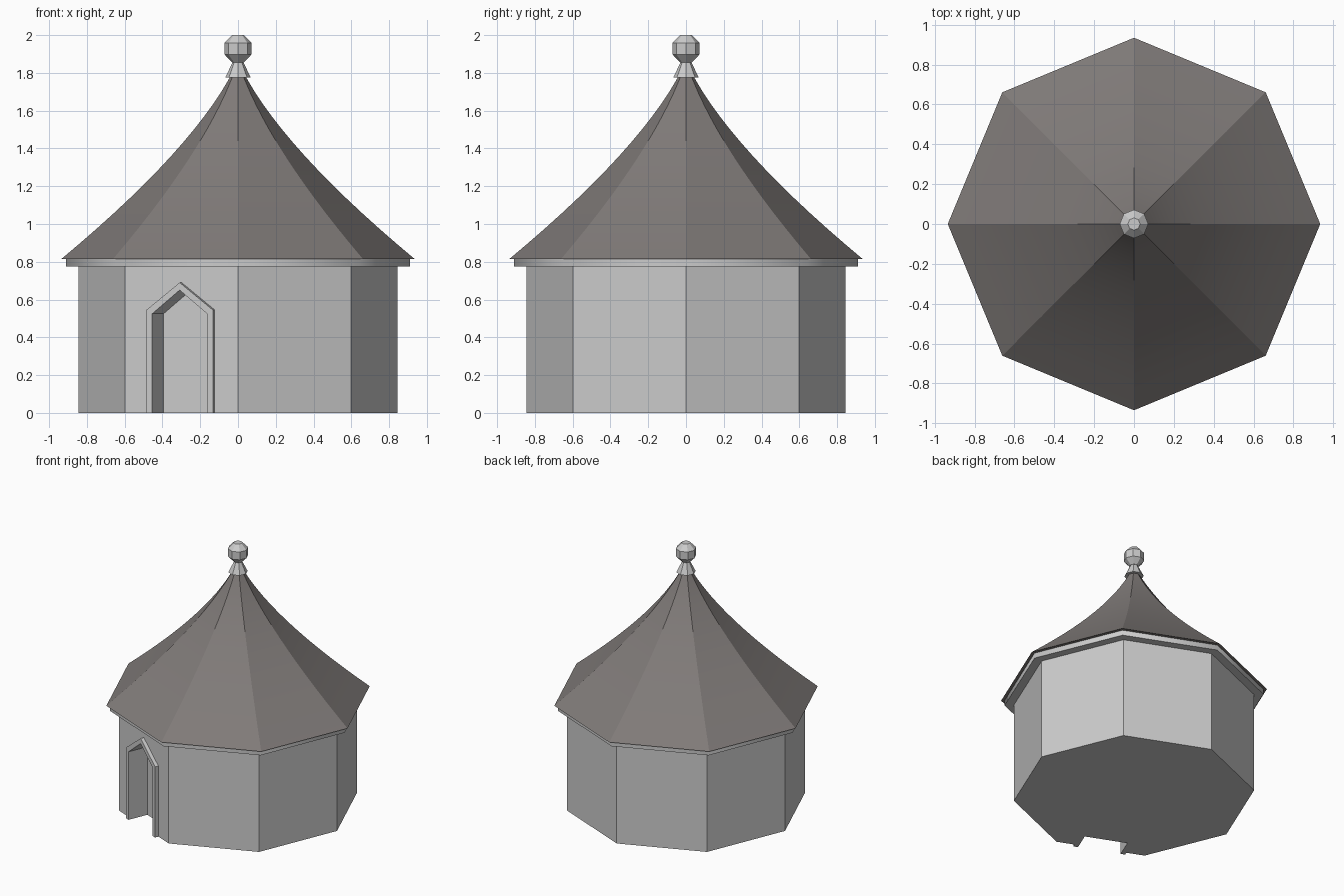
import bpy, bmesh
from math import cos, sin, pi, radians
from mathutils import Matrix

if "Cube" in bpy.data.objects:
    bpy.data.objects.remove(bpy.data.objects["Cube"])

SIDES = 8
WALL_R = 0.845
FACE = WALL_R * cos(pi / SIDES)      # distance from centre to a wall face
TURN = Matrix.Rotation(radians(-22.5), 4, 'Z')


def material(name, rgb):
    m = bpy.data.materials.new(name)
    m.use_nodes = True
    m.diffuse_color = (*rgb, 1)
    m.node_tree.nodes["Principled BSDF"].inputs["Base Color"].default_value = (*rgb, 1)
    return m


stone = material("pale grey stone", (0.6, 0.6, 0.6))
slate = material("warm grey slate", (0.215, 0.197, 0.19))


def finish(bm, name, mat, smooth=None):
    bmesh.ops.recalc_face_normals(bm, faces=bm.faces)
    mesh = bpy.data.meshes.new(name)
    bm.to_mesh(mesh)
    bm.free()
    mesh.materials.append(mat)
    ob = bpy.data.objects.new(name, mesh)
    bpy.context.collection.objects.link(ob)
    if smooth:
        bpy.ops.object.select_all(action='DESELECT')
        ob.select_set(True)
        bpy.context.view_layer.objects.active = ob
        bpy.ops.object.shade_smooth_by_angle(angle=radians(smooth))
    return ob


def lathe(name, profile, mat, smooth=None):
    """Eight-sided solid from (radius, height) pairs, capped at both ends."""
    bm = bmesh.new()
    rings = [[bm.verts.new((r * cos(2 * pi * i / SIDES), r * sin(2 * pi * i / SIDES), z))
              for i in range(SIDES)] for r, z in profile]
    for low, high in zip(rings, rings[1:]):
        for i in range(SIDES):
            j = (i + 1) % SIDES
            bm.faces.new((low[i], low[j], high[j], high[i]))
    bm.faces.new(rings[0])
    bm.faces.new(rings[-1])
    return finish(bm, name, mat, smooth)


def arch(half, shoulder, apex, bottom=0.0):
    """Outline of a pointed doorway."""
    return [(-half, bottom), (-half, shoulder), (0, apex), (half, shoulder), (half, bottom)]


def extrude(bm, outline, front, back):
    """Prism between two depths on the doorway wall."""
    a, b = [[bm.verts.new(TURN @ Matrix.Translation((x, -d, z)).translation)
             for x, z in outline] for d in (front, back)]
    n = len(outline)
    bm.faces.new(a)
    bm.faces.new(b)
    for i in range(n):
        j = (i + 1) % n
        bm.faces.new((a[i], a[j], b[j], b[i]))


# Walls with a pointed door niche
walls = lathe("walls", [(WALL_R, 0), (WALL_R, 0.78)], stone)
bm = bmesh.new()
extrude(bm, arch(0.157, 0.525, 0.65, -0.1), FACE + 0.1, FACE - 0.13)
cutter = finish(bm, "niche_cutter", stone)
cutter.hide_render = True
cut = walls.modifiers.new("niche", 'BOOLEAN')
cut.operation = 'DIFFERENCE'
cut.solver = 'EXACT'
cut.object = cutter
bpy.context.view_layer.objects.active = walls
bpy.ops.object.modifier_apply(modifier=cut.name)
bpy.data.objects.remove(cutter)

# Raised door frame, one block per side of the arch
bm = bmesh.new()
outer, inner = arch(0.19, 0.545, 0.69), arch(0.157, 0.525, 0.65)
for i in range(4):
    extrude(bm, [outer[i], outer[i + 1], inner[i + 1], inner[i]], FACE + 0.027, FACE)
# Weld the blocks and drop the hidden joints between them
bmesh.ops.remove_doubles(bm, verts=bm.verts, dist=0.0001)
joints = [f for f in bm.faces if all(len(e.link_faces) > 2 or f in e.link_faces for e in f.edges)
          and sum(len(e.link_faces) > 2 for e in f.edges) == 4]
bmesh.ops.delete(bm, geom=joints, context='FACES_ONLY')
finish(bm, "door_frame", stone)

# Eaves band
lathe("cornice", [(0.91, 0.775), (0.91, 0.815)], stone, smooth=50)

# Swept roof, a quadratic curve from eave to peak
eave, bend, peak = (0.935, 0.815), (0.2325, 1.4), (0.02, 1.82)
STEPS = 14
curve = []
for k in range(STEPS + 1):
    t = k / STEPS
    curve.append([(1 - t) ** 2 * a + 2 * t * (1 - t) * b + t * t * c
                  for a, b, c in zip(eave, bend, peak)])
lathe("roof", curve, slate, smooth=20)

# Finial
lathe("finial_collar", [(0.068, 1.775), (0.024, 1.865)], stone)
lathe("finial_ball", [(0.031, 1.856), (0.072, 1.898), (0.072, 1.958), (0.031, 2.0)], stone)
